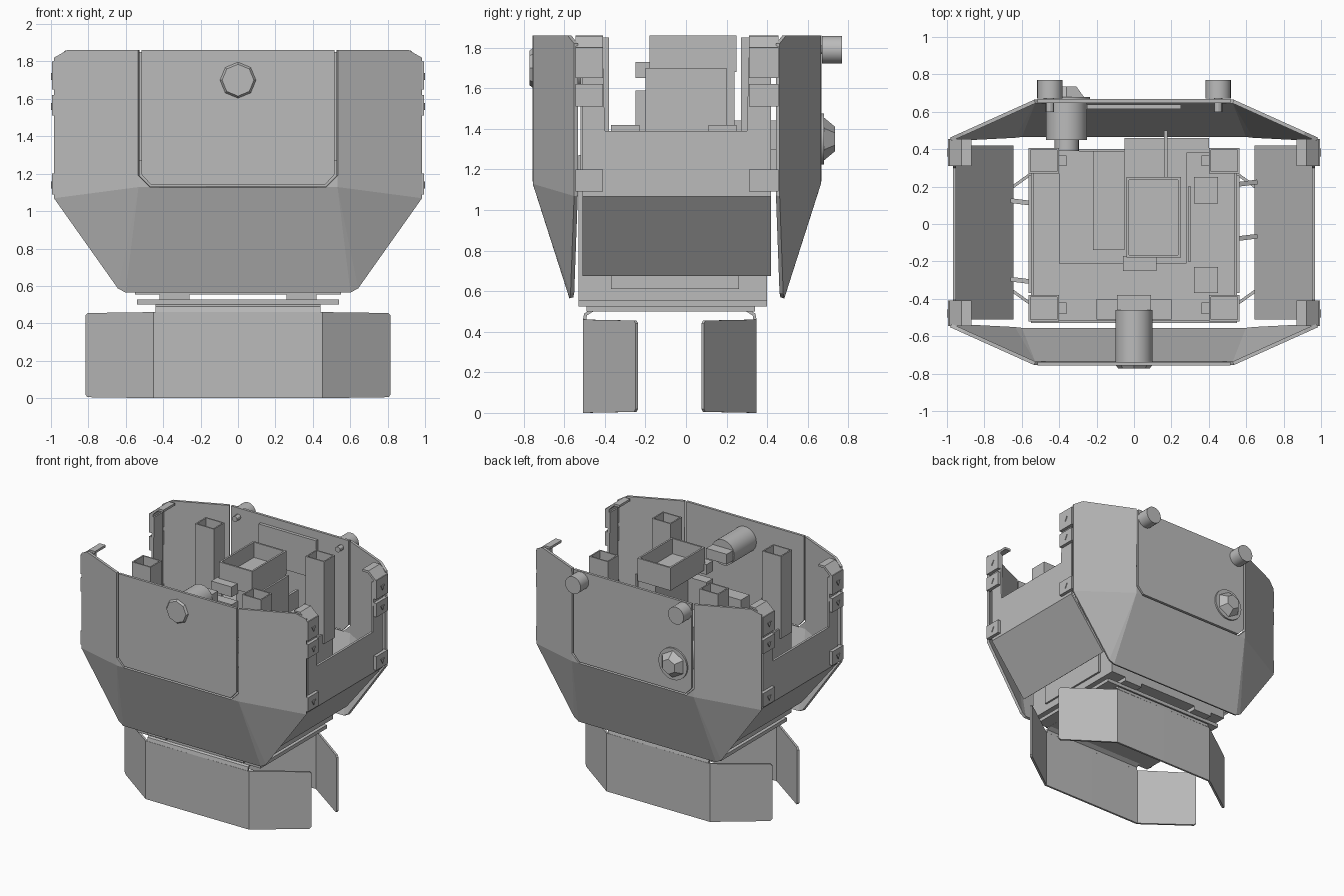
import bpy, bmesh, math
from mathutils import Matrix, Vector

if "Cube" in bpy.data.objects:
    bpy.data.objects.remove(bpy.data.objects["Cube"], do_unlink=True)

grey = bpy.data.materials.new("plain grey")
grey.use_nodes = True
GREY = (0.5, 0.5, 0.5, 1)
grey.diffuse_color = GREY
for node in grey.node_tree.nodes:
    if node.type == 'BSDF_PRINCIPLED':
        node.inputs["Base Color"].default_value = GREY

MID = -0.045   # plane between front and back shells


def finish(name, bm):
    bmesh.ops.remove_doubles(bm, verts=bm.verts[:], dist=0.0005)
    bmesh.ops.recalc_face_normals(bm, faces=bm.faces[:])
    mesh = bpy.data.meshes.new(name)
    bm.to_mesh(mesh)
    bm.free()
    mesh.materials.append(grey)
    ob = bpy.data.objects.new(name, mesh)
    bpy.context.scene.collection.objects.link(ob)
    return ob


def mirror_x(ob):
    m = ob.modifiers.new("mirror", 'MIRROR')
    m.merge_threshold = 0.001
    return ob


def sheet(name, polys, thick=0.02, mirror=False, flip_y=None):
    """Bent sheet metal from a few flat polygons."""
    bm = bmesh.new()
    for poly in polys:
        pts = [Vector(p) for p in poly]
        if flip_y is not None:
            pts = [Vector((p.x, 2 * flip_y - p.y, p.z)) for p in pts]
        bm.faces.new([bm.verts.new(p) for p in pts])
    ob = finish(name, bm)
    if mirror:
        mirror_x(ob)
    s = ob.modifiers.new("thickness", 'SOLIDIFY')
    s.thickness, s.offset = thick, 0
    return ob


def box(name, x, y, z, depth=0, wall=0.015, mirror=False):
    """Box from ranges; a depth makes it an open tray."""
    bm = bmesh.new()
    bmesh.ops.create_cube(bm, size=1)
    for v in bm.verts:
        v.co = Vector([r[0] if c < 0 else r[1] for c, r in zip(v.co, (x, y, z))])
    if depth:
        top = max(bm.faces, key=lambda f: f.calc_center_median().z)
        bmesh.ops.inset_region(bm, faces=[top], thickness=wall)
        new = bmesh.ops.extrude_face_region(bm, geom=[top])["geom"]
        if top.is_valid:
            bmesh.ops.delete(bm, geom=[top], context='FACES_ONLY')
        bmesh.ops.translate(bm, vec=(0, 0, -depth),
                            verts=[g for g in new if isinstance(g, bmesh.types.BMVert)])
    ob = finish(name, bm)
    return mirror_x(ob) if mirror else ob


def rod(name, x, z, y0, y1, r, sides=24, r2=None, mirror=False):
    """Cylinder or cone along y."""
    bm = bmesh.new()
    bmesh.ops.create_cone(bm, cap_ends=True, segments=sides, radius1=r,
                          radius2=r if r2 is None else r2, depth=y1 - y0)
    bmesh.ops.transform(bm, verts=bm.verts[:], matrix=Matrix.Translation(
        (x, (y0 + y1) / 2, z)) @ Matrix.Rotation(-math.pi / 2, 4, 'X'))
    ob = finish(name, bm)
    if sides > 8:
        bpy.ops.object.select_all(action='DESELECT')
        ob.select_set(True)
        bpy.context.view_layer.objects.active = ob
        bpy.ops.object.shade_smooth_by_angle()
    return mirror_x(ob) if mirror else ob


# Front and back shells: folded sheet with a U cutout
def wing(x, z):
    return (x, -0.745 + (x - 0.53) * 0.45, z)


fold, corner = (0.53, -0.745, 1.13), wing(0.98, 1.07)
notch, rim = (0.47, -0.745, 1.13), (0.53, -0.745, 1.19)
hem, hem_side = (0.60, -0.565, 0.567), (0.64, -0.56, 0.59)
shell = [
    [(0, -0.745, 1.13), notch, fold, hem, (0, -0.565, 0.567)],
    [notch, fold, rim],
    [rim, fold, corner, wing(0.98, 1.82), wing(0.91, 1.86), wing(0.53, 1.86)],
    [fold, corner, hem_side],
    [fold, hem_side, hem],
]
# Doors that fill the cutouts
door = [[(x, -0.747, z) for x, z in ((0, 1.14), (0.465, 1.14), (0.515, 1.195),
                                     (0.515, 1.86), (0, 1.86))]]
# Skid plates: flat middle, swept ends and a mounting flange
skid = [
    [(0, -0.5, 0), (0.45, -0.5, 0), (0.45, -0.5, 0.46), (0, -0.5, 0.46)],
    [(0.45, -0.5, 0), (0.8, -0.25, 0.005), (0.812, -0.242, 0.02),
     (0.812, -0.242, 0.44), (0.8, -0.25, 0.455), (0.45, -0.5, 0.46)],
    [(0, -0.5, 0.46), (0.44, -0.5, 0.46), (0.44, -0.495, 0.485), (0, -0.495, 0.485)],
    [(0, -0.495, 0.485), (0.44, -0.495, 0.485), (0.44, -0.46, 0.507), (0, -0.46, 0.507)],
    [(0, -0.46, 0.507), (0.44, -0.46, 0.507), (0.44, -0.3, 0.507), (0, -0.3, 0.507)],
]
for side, flip in (("front", None), ("back", MID)):
    sheet(side + "_shell", shell, 0.02, True, flip)
    sheet(side + "_door", door, 0.02, True, flip)
    sheet(side + "_skid", skid, 0.016, True, None if flip is None else -0.08)

# Side panels: U-shaped upright part and inward sloping lower part
upright = [(-0.51, 1.07), (0.42, 1.07), (0.42, 1.78), (0.31, 1.78), (0.30, 1.39),
           (-0.40, 1.39), (-0.41, 1.78), (-0.51, 1.78)]
side_polys = [
    [(0.96, y, z) for y, z in upright],
    [(0.96, -0.51, 1.07), (0.96, 0.42, 1.07), (0.65, 0.42, 0.68), (0.65, -0.51, 0.68)],
]
for side, s in (("left", 1), ("right", -1)):
    sheet(side + "_side_panel", [[(s * x, y, z) for x, y, z in p] for p in side_polys], 0.018)

# Corner clips and top lips joining shells and side panels
for side, lo, hi in (("front", -0.545, -0.41), ("back", 0.31, 0.455)):
    for i, (z0, z1) in enumerate(((1.09, 1.2), (1.51, 1.62), (1.65, 1.8))):
        box(f"{side}_clip_{i}", (0.962, 0.994), (lo, hi), (z0, z1), mirror=True)
        # small triangular catch on each clip
        for end, s in (("left", 1), ("right", -1)):
            catch = rod(f"{side}_{end}_catch_{i}", 0, 0, -0.006, 0.006, 0.025, 3)
            catch.rotation_euler = (0, 0, math.pi / 2)
            catch.location = (s * 0.994, (lo + hi) / 2, (z0 + z1) / 2)
    lip = [[(0.985, lo, 1.79), (0.985, hi, 1.79), (0.92, hi, 1.85), (0.92, lo, 1.85)],
           [(0.92, hi, 1.85), (0.92, lo, 1.85), (0.87, lo, 1.85), (0.87, hi, 1.85)]]
    for end, s in (("left", 1), ("right", -1)):
        sheet(f"{side}_{end}_lip", [[(s * x, y, z) for x, y, z in p] for p in lip], 0.018)

# Inner tub, base plate and spacer
box("inner_tub", (-0.55, 0.55), (-0.53, 0.40), (0.555, 1.27), depth=0.07, wall=0.02)
box("base_plate", (-0.54, 0.54), (-0.49, 0.34), (0.5, 0.528))
box("tub_spacer", (0.26, 0.42), (-0.53, 0.40), (0.525, 0.558), mirror=True)
box("side_rib", (0.54, 0.565), (-0.37, 0.26), (0.61, 1.0), mirror=True)
for i, (s, y) in enumerate(((-1, 0.11), (-1, -0.31), (1, 0.21), (1, -0.08))):
    strut = [[(s * 0.54, y, 0.78), (s * 0.66, y + 0.015, 0.8),
              (s * 0.66, y + 0.015, 0.83), (s * 0.54, y, 0.9)]]
    sheet(f"side_strut_{i}", strut, 0.025)

# Hollow corner columns
for side, lo, hi in (("front", -0.52, -0.38), ("back", 0.27, 0.405)):
    box(side + "_column", (0.40, 0.565), (lo, hi), (1.2, 1.85), depth=0.12, mirror=True)
    box(side + "_column_tab", (0.36, 0.44), (lo + 0.04, hi - 0.04), (1.25, 1.45), mirror=True)

# Interior equipment
box("equipment_trough", (-0.04, 0.25), (-0.18, 0.25), (1.68, 1.86), depth=0.12, wall=0.02)
box("trough_support", (0.1, 0.25), (-0.17, 0.24), (1.25, 1.69))
box("equipment_deck", (-0.4, 0.28), (-0.21, 0.39), (1.2, 1.3))
box("rear_shelf", (-0.05, 0.4), (0.38, 0.46), (1.2, 1.3))
box("deck_module", (-0.22, -0.05), (-0.14, 0.39), (1.25, 1.43))
box("upper_module", (-0.06, 0.12), (-0.25, -0.17), (1.65, 1.73))
box("lower_module", (-0.06, 0.12), (-0.25, -0.17), (1.25, 1.59))
box("side_plate", (0.29, 0.305), (-0.2, 0.2), (1.25, 1.7))
box("rear_post", (0.16, 0.18), (0.24, 0.5), (1.3, 1.44))
box("front_shelf", (-0.2, 0.2), (-0.51, -0.4), (1.2, 1.4))
for i, y in enumerate((-0.3, 0.18)):
    box(f"deck_block_{i}", (0.32, 0.45), (y - 0.07, y + 0.07), (1.2, 1.42))

# Front knob with its inner barrel
rod("front_knob", 0, 1.7, -0.772, -0.745, 0.085, 8, 0.105)
rod("front_barrel", 0, 1.7, -0.745, -0.46, 0.1)
box("front_barrel_end", (-0.09, 0.09), (-0.465, -0.38), (1.66, 1.74))

# Back hex bolt with its inner barrel, and two upper pins
rod("back_bolt_washer", -0.36, 1.35, 0.65, 0.68, 0.125)
rod("back_bolt_head", -0.36, 1.35, 0.675, 0.735, 0.11, 6, 0.06)
rod("back_barrel", -0.36, 1.35, 0.45, 0.65, 0.11)
rod("back_barrel_tip", -0.36, 1.35, 0.39, 0.45, 0.065)
rod("back_pin", 0.45, 1.79, 0.67, 0.77, 0.068, mirror=True)
rod("back_pin_shaft", 0.45, 1.79, 0.6, 0.67, 0.022, 12, mirror=True)
box("back_door_stiffener", (-0.25, 0.25), (0.615, 0.64), (1.5, 1.8))
